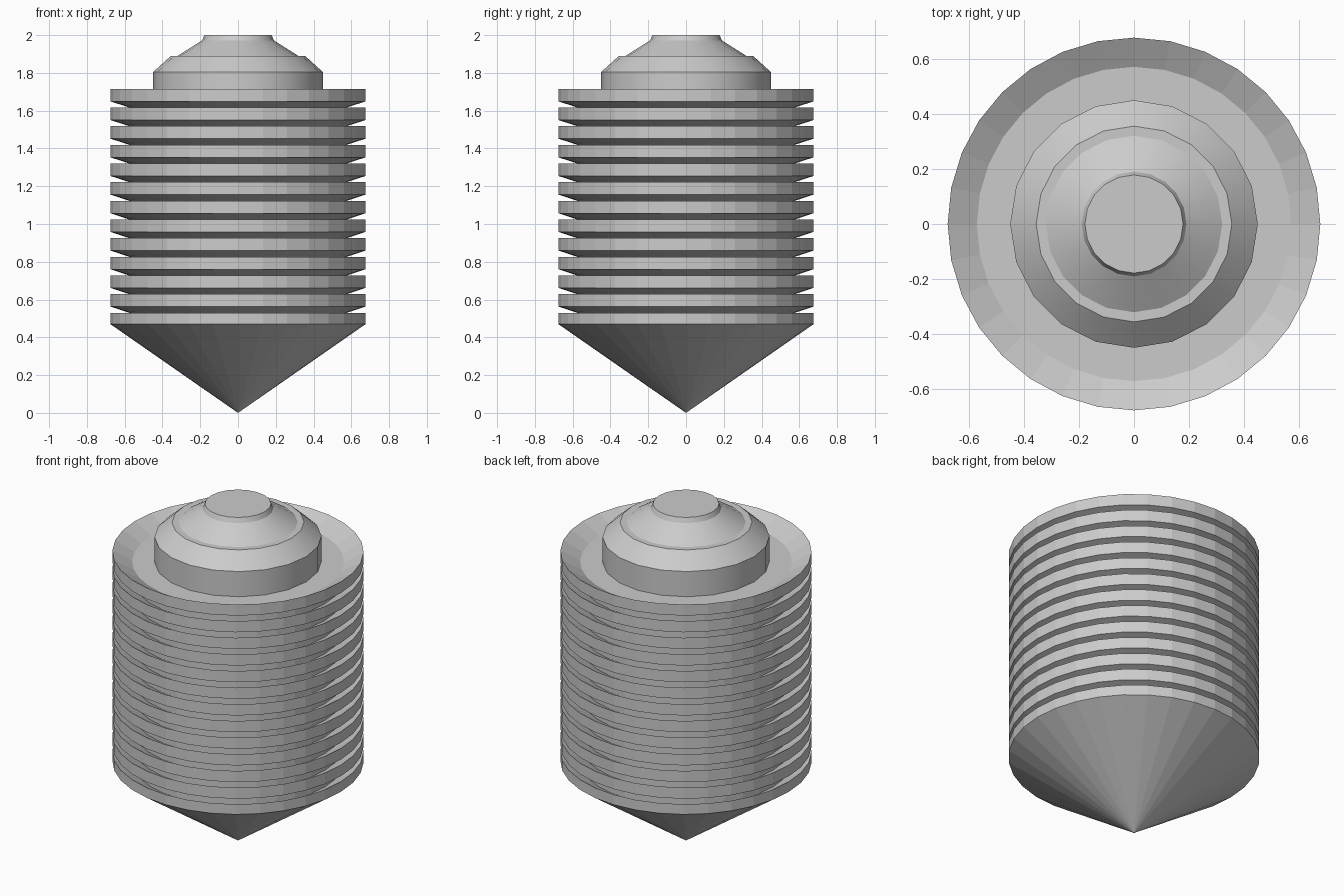
import bpy, bmesh, math

if "Cube" in bpy.data.objects:
    bpy.data.objects.remove(bpy.data.objects["Cube"])

grey = bpy.data.materials.new("light grey")
grey.diffuse_color = (0.6, 0.6, 0.6, 1)
grey.use_nodes = True
grey.node_tree.nodes["Principled BSDF"].inputs["Base Color"].default_value = grey.diffuse_color


def lathe(name, profile, sides, smooth=None):
    """Revolve an (r, z) profile about z; points with r = 0 become poles."""
    bm = bmesh.new()
    rings = []
    for r, z in profile:
        if r == 0:
            rings.append([bm.verts.new((0, 0, z))] * sides)
        else:
            rings.append([bm.verts.new((r * math.cos(2 * math.pi * i / sides),
                                        r * math.sin(2 * math.pi * i / sides), z))
                          for i in range(sides)])
    for a, b in zip(rings, rings[1:]):
        for i in range(sides):
            j = (i + 1) % sides
            quad = list(dict.fromkeys((a[i], a[j], b[j], b[i])))
            bm.faces.new(quad)
    bmesh.ops.recalc_face_normals(bm, faces=bm.faces)
    mesh = bpy.data.meshes.new(name)
    bm.to_mesh(mesh)
    bm.free()
    mesh.materials.append(grey)
    obj = bpy.data.objects.new(name, mesh)
    bpy.context.collection.objects.link(obj)
    if smooth:
        bpy.ops.object.select_all(action='DESELECT')
        obj.select_set(True)
        bpy.context.view_layer.objects.active = obj
        bpy.ops.object.shade_smooth_by_angle(angle=math.radians(smooth))
    return obj


# Ribbed body: pointed base, then twelve dished fins above it
R, CORE = 0.676, 0.57
FIRST, STEP, FINS = 0.53, 0.0988, 12
profile = [(0, 0), (R, 0.47), (R, FIRST), (CORE, FIRST - 0.06)]
for k in range(1, FINS + 1):
    top = FIRST + k * STEP
    profile += [(CORE, top - 0.101), (R, top - 0.066), (R, top), (CORE, top - 0.06)]
floor = FIRST + FINS * STEP - 0.06
profile.append((0, floor))
lathe("ribbed_body", profile, 32)

# Stepped cap on top
lathe("cap", [(0, floor), (0.449, floor), (0.449, 1.805), (0.355, 1.89), (0.32, 1.89),
              (0.19, 1.972), (0.178, 2.0), (0, 2.0)], 20, smooth=30)
